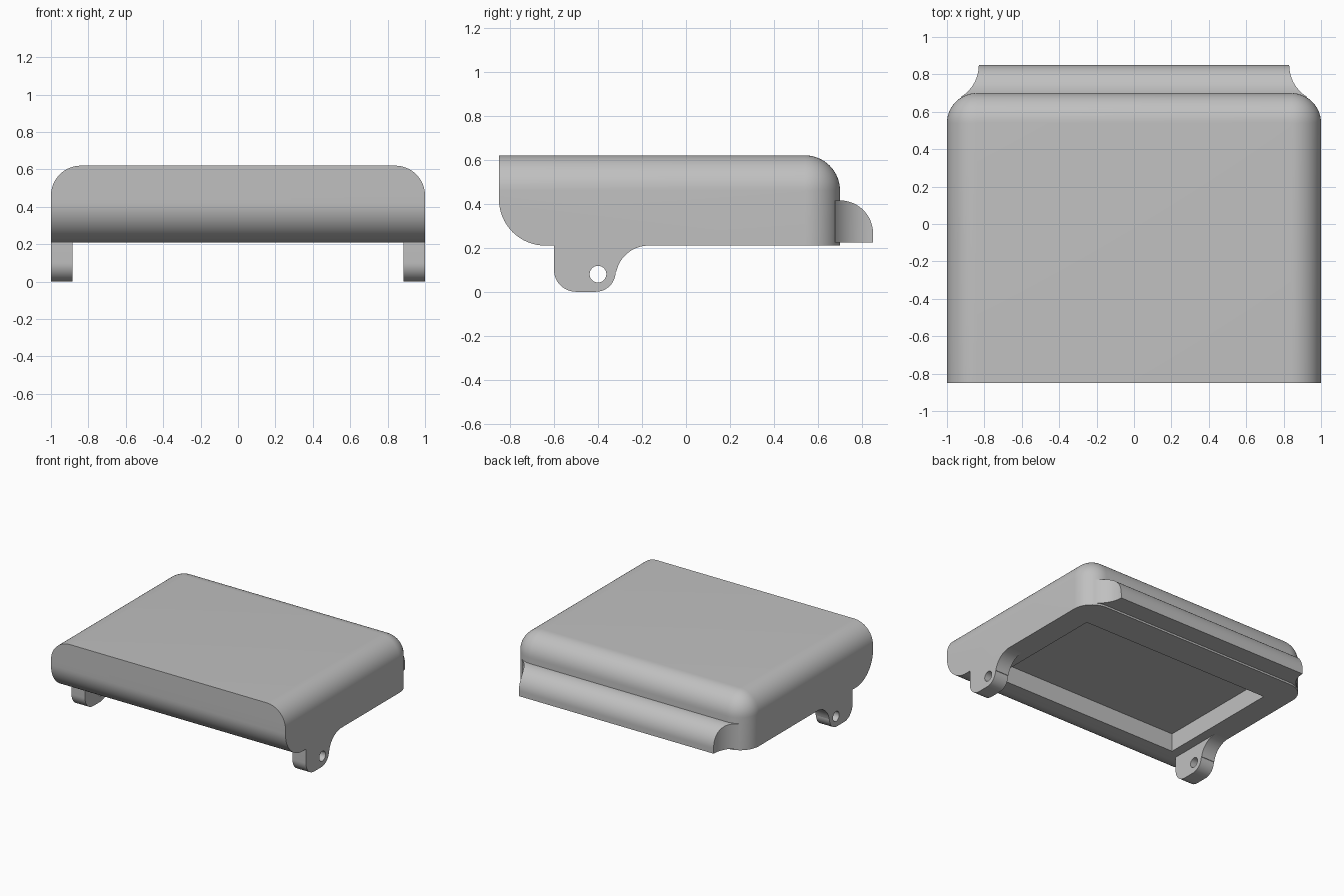
import bpy, bmesh
from math import cos, sin, pi, radians, sqrt

old = bpy.data.objects.get("Cube")
if old:
    bpy.data.objects.remove(old, do_unlink=True)

grey = bpy.data.materials.new("plain_grey")
grey.use_nodes = True
grey.diffuse_color = (0.53, 0.53, 0.53, 1)
grey.node_tree.nodes["Principled BSDF"].inputs["Base Color"].default_value = (0.53, 0.53, 0.53, 1)


def finish(name, bm):
    bmesh.ops.recalc_face_normals(bm, faces=bm.faces[:])
    mesh = bpy.data.meshes.new(name)
    bm.to_mesh(mesh)
    bm.free()
    mesh.materials.append(grey)
    obj = bpy.data.objects.new(name, mesh)
    bpy.context.collection.objects.link(obj)
    return obj


def activate(obj):
    bpy.ops.object.select_all(action="DESELECT")
    obj.select_set(True)
    bpy.context.view_layer.objects.active = obj


def box(x, y, z):
    """Box bmesh from (low, high) ranges."""
    bm = bmesh.new()
    bmesh.ops.create_cube(bm, size=1)
    for v in bm.verts:
        for i, (lo, hi) in enumerate((x, y, z)):
            v.co[i] = hi if v.co[i] > 0 else lo
    return bm


def prism(profile, x0, x1):
    """Extrude a (y, z) profile along x."""
    bm = bmesh.new()
    face = bm.faces.new([bm.verts.new((x0, y, z)) for y, z in profile])
    ext = bmesh.ops.extrude_face_region(bm, geom=[face])
    for v in ext["geom"]:
        if isinstance(v, bmesh.types.BMVert):
            v.co.x = x1
    return bm


def arc(cy, cz, r, a0, a1, n=12):
    angles = [radians(a0 + (a1 - a0) * i / n) for i in range(n + 1)]
    return [(cy + r * cos(a), cz + r * sin(a)) for a in angles]


def cut(obj, cutter):
    cutter.hide_render = True
    mod = obj.modifiers.new("cut", "BOOLEAN")
    mod.operation = "DIFFERENCE"
    mod.solver = "EXACT"
    mod.object = cutter
    activate(obj)
    bpy.ops.object.modifier_apply(modifier=mod.name)
    bpy.data.objects.remove(cutter, do_unlink=True)


def smooth(obj):
    activate(obj)
    bpy.ops.object.shade_smooth_by_angle(angle=radians(30))


# Main housing with rounded top sides, back corners and lower front edge
FRONT, BACK, BASE, TOP = -0.85, 0.70, 0.21, 0.62
bm = box((-1, 1), (FRONT, BACK), (BASE, TOP))


def mid(e):
    return (e.verts[0].co + e.verts[1].co) / 2


def rounded(e):
    m = mid(e)
    top_edge = m.z > TOP - 0.01 and m.y > FRONT + 0.01
    back_corner = m.y > BACK - 0.01 and abs(m.x) > 0.99
    return top_edge or back_corner


bmesh.ops.bevel(bm, geom=[e for e in bm.edges if rounded(e)], offset=0.16,
                segments=14, profile=0.5, affect="EDGES")
lower_front = [e for e in bm.edges
               if mid(e).y < FRONT + 0.01 and mid(e).z < BASE + 0.01]
bmesh.ops.bevel(bm, geom=lower_front, offset=0.21, segments=16,
                profile=0.5, affect="EDGES")
housing = finish("housing", bm)

# Shallow rectangular recess underneath
cut(housing, finish("recess_cutter", box((-0.81, 0.81), (-0.55, 0.45), (0.1, 0.35))))
smooth(housing)

# Hinge lugs with a pivot hole each
lug_profile = ([(-0.6, BASE)] + arc(-0.5, 0.1, 0.1, 180, 270)
               + arc(-0.41, 0.09, 0.09, 270, 360)
               + arc(-0.17, 0.06, 0.15, 168, 90))
for side, name in ((1, "left_lug"), (-1, "right_lug")):
    lug = finish(name, prism(lug_profile, side * 0.885, side))
    hole = arc(-0.4, 0.08, 0.038, 0, 360, 32)[:-1]
    cut(lug, finish("hole_cutter", prism(hole, side * 0.8, side * 1.1)))
    smooth(lug)

# Back lip: quarter-round section whose ends flare outward in plan
bm = bmesh.new()
rings = []
N = 28
stations = [(0.6, 0.8)]
for i in range(N + 1):
    y = 0.68 + 0.17 * sin(i / N * pi / 2)
    stations.append((y, 1.03 - sqrt(0.04 - (0.85 - y) ** 2)))
for y, w in stations:
    z = 0.265 + sqrt(max(0, 0.0225 - max(0, y - 0.70) ** 2))
    rings.append([bm.verts.new(p) for p in
                  ((-w, y, 0.225), (w, y, 0.225), (w, y, z), (-w, y, z))])
for a, b in zip(rings, rings[1:]):
    for i in range(4):
        j = (i + 1) % 4
        bm.faces.new((a[i], a[j], b[j], b[i]))
bm.faces.new(rings[0])
bm.faces.new(rings[-1])
smooth(finish("back_lip", bm))
